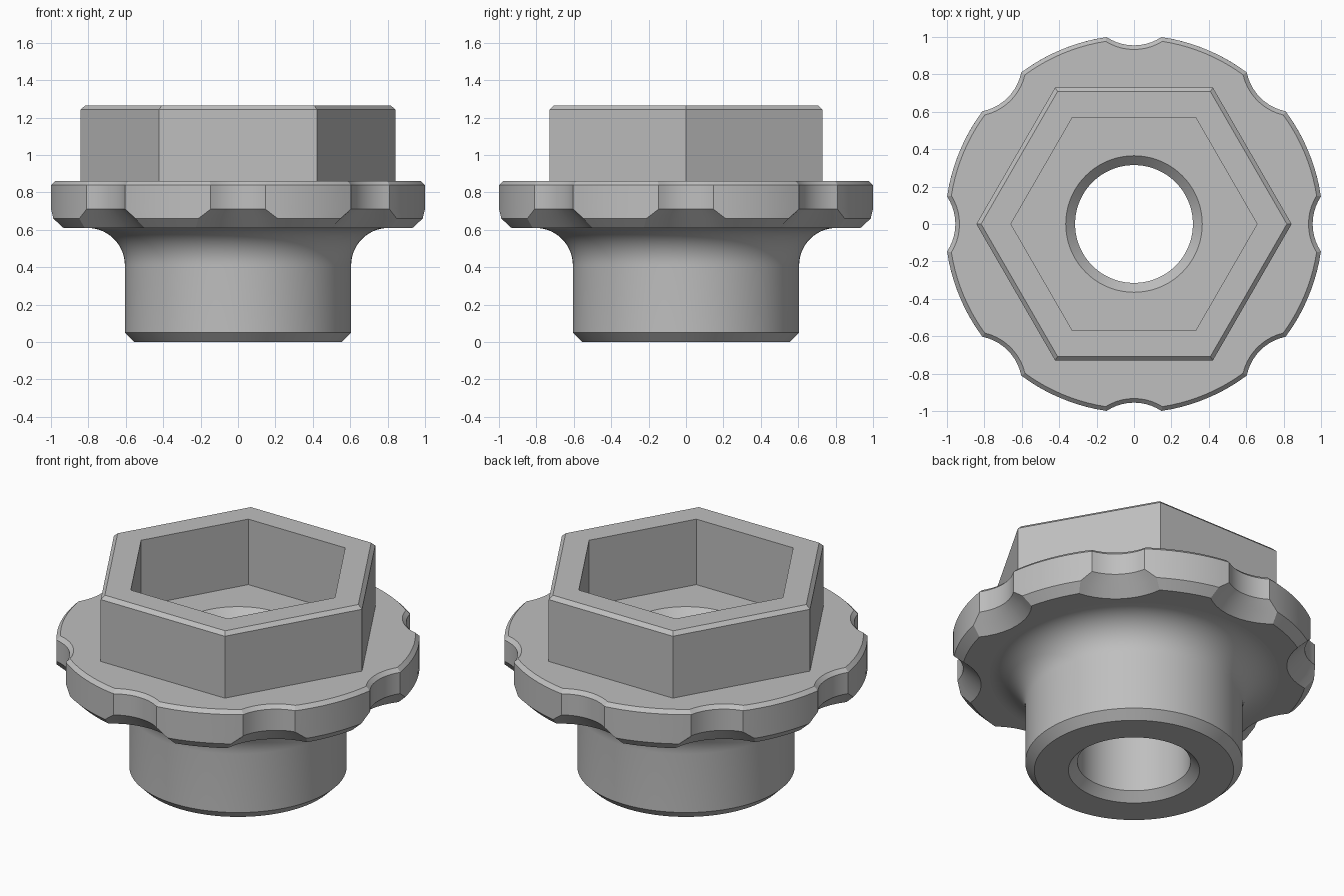
import bpy, bmesh
from math import sin, cos, acos, atan2, pi, radians
from mathutils import Vector

if "Cube" in bpy.data.objects:
    bpy.data.objects.remove(bpy.data.objects["Cube"], do_unlink=True)

grey = bpy.data.materials.new("plain grey")
grey.use_nodes = True
COLOUR = (0.52, 0.52, 0.52, 1)
grey.diffuse_color = COLOUR
grey.node_tree.nodes["Principled BSDF"].inputs["Base Color"].default_value = COLOUR

SEGMENTS = 128
FLOOR = 0.862       # top of flange and floor of socket
TOP = 1.264


def circle(r, n=SEGMENTS):
    return [(r * cos(2 * pi * i / n), r * sin(2 * pi * i / n)) for i in range(n)]


def hexagon(apothem):
    return circle(apothem / cos(pi / 6), 6)


def scalloped(R, r, d=1.22, notches=8, steps=10):
    """Circle of radius R bitten by evenly spaced circles of radius r at distance d."""
    y = (R * R + d * d - r * r) / (2 * d)
    half = acos(y / R)
    phi = atan2(R * sin(half), d - y)
    pitch = 2 * pi / notches
    points = []
    for k in range(notches):
        a = k * pitch
        for i in range(steps + 1):
            p = phi * (2 * i / steps - 1)
            u, v = d - r * cos(p), r * sin(p)
            points.append((u * cos(a) - v * sin(a), u * sin(a) + v * cos(a)))
        for i in range(1, steps):
            t = a + half + (pitch - 2 * half) * i / steps
            points.append((R * cos(t), R * sin(t)))
    return points


def ring(bm, points, z):
    return [bm.verts.new((x, y, z)) for x, y in points]


def loft(bm, rings):
    for a, b in zip(rings, rings[1:]):
        for i in range(len(a)):
            j = (i + 1) % len(a)
            bm.faces.new((a[i], a[j], b[j], b[i]))


def fill_between(bm, outer, inner, up):
    """Flat face with a hole, facing up (1) or down (-1)."""
    edges = []
    for loop in (outer, inner):
        for i in range(len(loop)):
            pair = (loop[i], loop[(i + 1) % len(loop)])
            edges.append(bm.edges.get(pair) or bm.edges.new(pair))
    made = bmesh.ops.triangle_fill(bm, edges=edges, use_beauty=True,
                                   normal=Vector((0, 0, up)))
    for f in made["geom"]:
        if isinstance(f, bmesh.types.BMFace):
            f.normal_update()
            if f.normal.z * up < 0:
                f.normal_flip()


def finish(bm, name):
    mesh = bpy.data.meshes.new(name)
    bm.to_mesh(mesh)
    bm.free()
    mesh.materials.append(grey)
    obj = bpy.data.objects.new(name, mesh)
    bpy.context.collection.objects.link(obj)
    bpy.ops.object.select_all(action="DESELECT")
    obj.select_set(True)
    bpy.context.view_layer.objects.active = obj
    bpy.ops.object.shade_smooth_by_angle(angle=radians(25))


# Stem: chamfered bore, bottom rim, shank and fillet under the flange
BORE, SHANK, FILLET, UNDER = 0.315, 0.605, 0.2, 0.61
profile = [(BORE + 0.05, FLOOR), (BORE, FLOOR - 0.05), (BORE, 0.05), (BORE + 0.05, 0),
           (SHANK - 0.05, 0), (SHANK, 0.05)]
for i in range(17):
    t = pi / 2 * i / 16
    profile.append((SHANK + FILLET * (1 - cos(t)), UNDER - FILLET * (1 - sin(t))))
bm = bmesh.new()
loft(bm, [ring(bm, circle(r), z) for r, z in profile])
finish(bm, "stem")

# Flange: scalloped grip with chamfered edges
bm = bmesh.new()
levels = [(0.96, 0.365, UNDER), (1.01, 0.315, 0.66), (1.01, 0.265, 0.71),
          (1.01, 0.265, FLOOR - 0.022), (0.988, 0.287, FLOOR)]
rings = [ring(bm, scalloped(R, r), z) for R, r, z in levels]
loft(bm, rings)
fill_between(bm, rings[0], ring(bm, circle(SHANK + FILLET), UNDER), -1)
fill_between(bm, rings[-1], ring(bm, hexagon(0.73), FLOOR), 1)
finish(bm, "flange")

# Head: hexagonal wall around a hexagonal socket, with the socket floor
bm = bmesh.new()
sides = [(0.73, FLOOR), (0.73, TOP - 0.022), (0.708, TOP), (0.57, TOP), (0.57, FLOOR)]
rings = [ring(bm, hexagon(a), z) for a, z in sides]
loft(bm, rings)
fill_between(bm, rings[-1], ring(bm, circle(BORE + 0.05), FLOOR), 1)
finish(bm, "hex_head")
